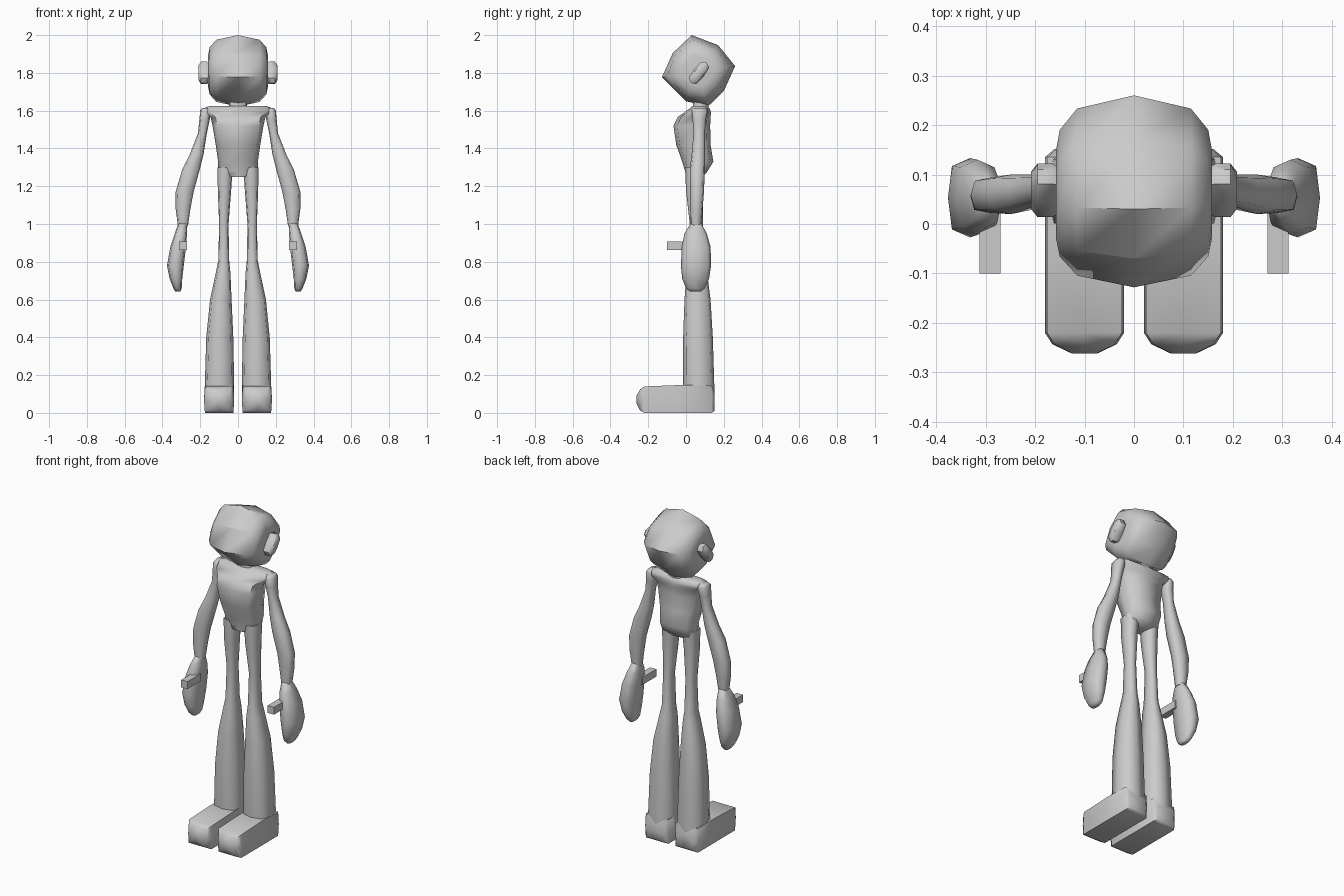
import bpy, bmesh, math
from mathutils import Vector, Matrix

grey = bpy.data.materials.new("light_grey")
grey.diffuse_color = (0.6, 0.6, 0.6, 1)

# Eight-sided section: a soft box with slightly peaked middles
SECTION = [(1, 0), (.82, .8), (0, 1), (-.82, .8),
           (-1, 0), (-.82, -.8), (0, -1), (.82, -.8)]


def loft(name, rings, mirror=False, angle=50):
    """Skin a list of equal-length point rings and cap both ends."""
    bm = bmesh.new()
    loops = [[bm.verts.new(p) for p in ring] for ring in rings]
    n = len(loops[0])
    for a, b in zip(loops, loops[1:]):
        for i in range(n):
            bm.faces.new((a[i], a[(i + 1) % n], b[(i + 1) % n], b[i]))
    bm.faces.new(loops[0][::-1])
    bm.faces.new(loops[-1])
    bmesh.ops.recalc_face_normals(bm, faces=bm.faces)
    me = bpy.data.meshes.new(name)
    bm.to_mesh(me)
    bm.free()
    me.shade_smooth()
    me.set_sharp_from_angle(angle=math.radians(angle))
    me.materials.append(grey)
    ob = bpy.data.objects.new(name, me)
    bpy.context.collection.objects.link(ob)
    if mirror:
        ob.modifiers.new("mirror", 'MIRROR')
    return ob


def flat_ring(z, x0, x1, y0, y1):
    """Horizontal section at height z between the given limits."""
    cx, cy, hx, hy = (x0 + x1) / 2, (y0 + y1) / 2, (x1 - x0) / 2, (y1 - y0) / 2
    return [(cx + hx * u, cy + hy * v, z) for u, v in SECTION]


def column(name, rows, mirror=False):
    return loft(name, [flat_ring(*r) for r in rows], mirror, 65)


# Torso: z, x limits, y limits
column("torso", [(z, -w, w, a, b) for z, w, a, b in [
    (1.25, .085, .00, .09), (1.28, .108, -.005, .115), (1.33, .105, -.02, .145),
    (1.42, .118, -.052, .13), (1.52, .135, -.066, .128), (1.565, .145, -.045, .13),
    (1.59, .18, -.01, .133), (1.612, .185, .02, .125), (1.625, .15, .035, .11)]])

column("neck", [(1.60, -.05, .05, .035, .12), (1.69, -.04, .04, .04, .12)])

# Legs
column("leg", [
    (.05, .02, .178, -.01, .15), (.14, .02, .176, -.015, .15),
    (.40, .025, .168, -.015, .142), (.60, .034, .148, -.008, .13),
    (.74, .04, .118, .002, .112), (.81, .047, .104, .012, .10),
    (1.00, .05, .10, .02, .09), (1.18, .036, .107, .00, .09),
    (1.30, .028, .108, -.005, .10)], True)

# Feet: sections along y
foot_rows = [(.152, .04, .16, .012, .10), (.135, .02, .18, 0, .145),
             (-.02, .02, .18, 0, .148), (-.22, .02, .18, 0, .14),
             (-.243, .035, .165, .012, .125), (-.262, .075, .125, .05, .09)]
loft("foot", [[((a + b) / 2 + (b - a) / 2 * max(-1, min(1, u * 1.15)),
                y, (c + d) / 2 + (d - c) / 2 * max(-1, min(1, v * 1.25)))
               for u, v in SECTION] for y, a, b, c, d in foot_rows], True, 60)

# Arms from shoulder to wrist
column("arm", [
    (1.615, .15, .19, .045, .105), (1.60, .145, .20, .03, .115),
    (1.55, .15, .205, .035, .105), (1.48, .165, .212, .04, .10),
    (1.37, .182, .255, .03, .10), (1.29, .202, .295, .02, .10),
    (1.17, .235, .33, .022, .095), (1.08, .252, .33, .022, .088),
    (.99, .265, .318, .025, .08)], True)

# Hands
column("hand", [
    (1.005, .268, .315, .025, .08), (.95, .27, .335, -.008, .11),
    (.88, .275, .358, -.022, .13), (.78, .287, .376, -.027, .133),
    (.71, .295, .362, -.02, .122), (.66, .298, .342, .0, .10),
    (.642, .305, .332, .02, .08)], True)

# Thumbs: plain square bars pointing forward
loft("thumb", [[(.27, y, .862), (.312, y, .862), (.312, y, .907), (.27, y, .907)]
               for y in (-.10, .03)], True, 30)

# Head: side profile skinned across x, shrinking towards the cheeks
PROFILE = [(.03, 2.0), (.17, 1.947), (.26, 1.836), (.20, 1.703),
           (.116, 1.622), (0, 1.65), (-.128, 1.777), (-.07, 1.905)]
head_c = Vector((.055, 1.81))
rings = []
for x, s in [(-.158, .45), (-.15, .66), (-.115, .87), (0, 1),
             (.115, .87), (.15, .66), (.158, .45)]:
    rings.append([(x, *(head_c + (Vector(p) - head_c) * s)) for p in PROFILE])
head = loft("head", rings, angle=50)

# Sharp border around the flat brow panel
edge_attr = head.data.attributes["sharp_edge"] if "sharp_edge" in head.data.attributes \
    else head.data.attributes.new("sharp_edge", 'BOOLEAN', 'EDGE')
for e in head.data.edges:
    i, j = e.vertices
    if i % 8 == j % 8 and i % 8 in (0, 7) and min(i, j) >= 16 and max(i, j) < 40:
        edge_attr.data[e.index].value = True

# Ears: tilted ovals sticking out of the head
tilt = Matrix.Rotation(math.radians(-38), 3, 'X')
ear_c = Vector((0, .068, 1.80))
loft("ear", [[tilt @ Vector((x, u * .032 * s, v * .068 * s)) + ear_c for u, v in SECTION]
             for x, s in [(.14, .75), (.165, 1), (.195, 1), (.208, .7)]], True, 50)
